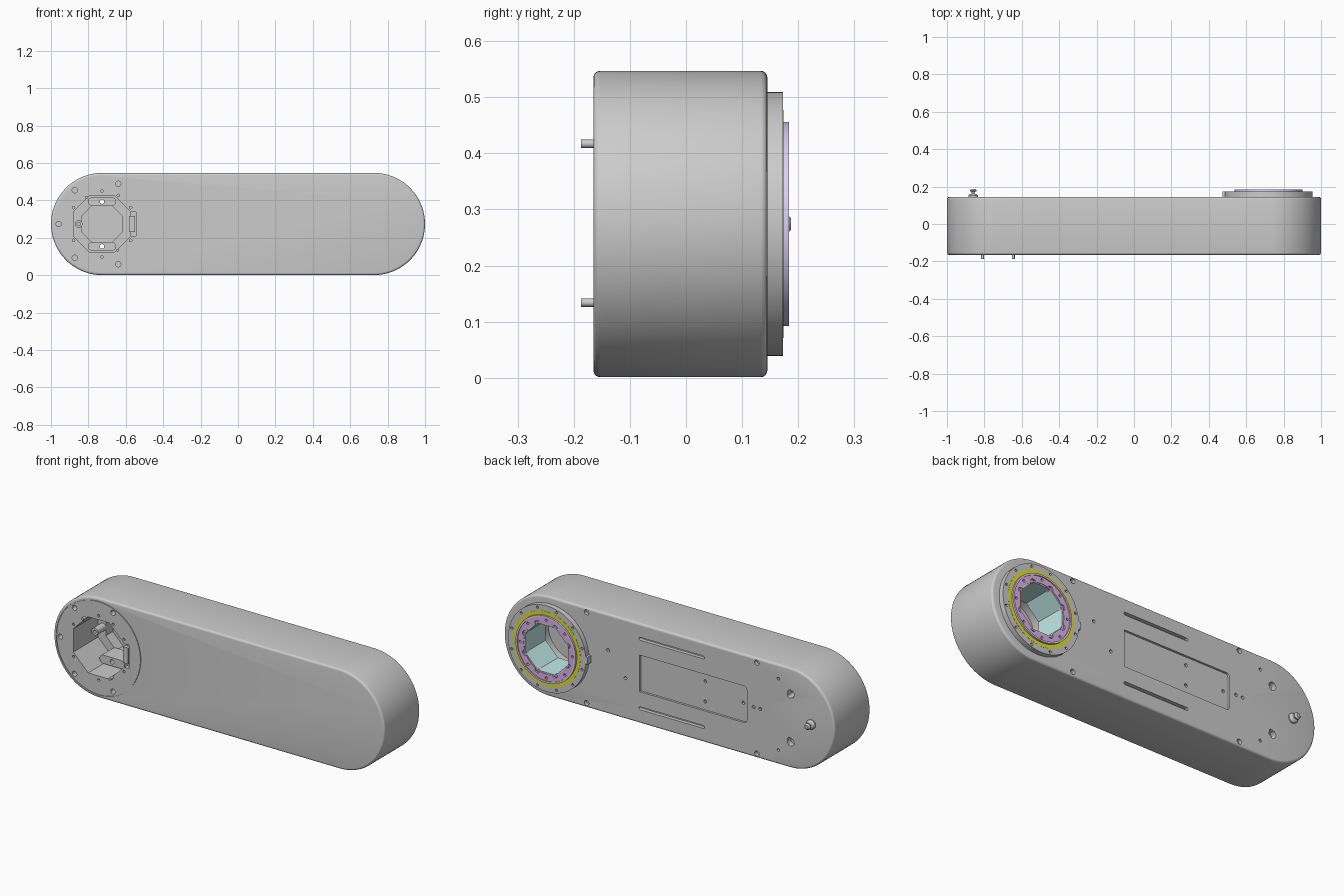
import bpy, bmesh
from math import sin, cos, pi, radians

if "Cube" in bpy.data.objects:
    bpy.data.objects.remove(bpy.data.objects["Cube"])

ZC = 0.274                 # height of the long axis
FX, BX = -0.727, 0.72      # centres of front pocket and rear bearing


def finish(name, bm, color=None):
    bmesh.ops.recalc_face_normals(bm, faces=bm.faces[:])
    me = bpy.data.meshes.new(name)
    bm.to_mesh(me)
    bm.free()
    ob = bpy.data.objects.new(name, me)
    bpy.context.collection.objects.link(ob)
    if color:
        mat = bpy.data.materials.new(name + "_paint")
        mat.diffuse_color = (*color, 1)
        mat.use_nodes = True
        mat.node_tree.nodes["Principled BSDF"].inputs["Base Color"].default_value = mat.diffuse_color
        me.materials.append(mat)
    return ob


def arc(x, z, r, n=32, a0=0.0, a1=360.0):
    full = a1 - a0 >= 360
    m = n if full else n - 1
    return [(x + r * cos(radians(a0 + (a1 - a0) * i / m)),
             z + r * sin(radians(a0 + (a1 - a0) * i / m))) for i in range(n)]


def stadium(x, z, half, r, n=24):
    return arc(x + half, z, r, n, -90, 90) + arc(x - half, z, r, n, 90, 270)


def box(x0, x1, z0, z1):
    return [(x0, z0), (x1, z0), (x1, z1), (x0, z1)]


def prism(name, pts, y0, y1, bevel=0, color=None):
    """Extrude an x-z outline along y, optionally rounding both rims."""
    bm = bmesh.new()
    f = bm.faces.new([bm.verts.new((x, y0, z)) for x, z in pts])
    up = bmesh.ops.extrude_face_region(bm, geom=[f])["geom"]
    for v in up:
        if isinstance(v, bmesh.types.BMVert):
            v.co.y = y1
    if bevel:
        rims = [e for e in bm.edges if abs(e.verts[0].co.y - e.verts[1].co.y) < 1e-6]
        bmesh.ops.recalc_face_normals(bm, faces=bm.faces[:])
        bmesh.ops.bevel(bm, geom=rims, offset=bevel, segments=4, profile=0.5, affect='EDGES')
    return finish(name, bm, color)


def ring(name, x, r0, r1, y0, y1, n=96, turn=0.0, color=None, z=ZC):
    """Flat-sided tube around the y axis."""
    bm = bmesh.new()
    loops = [[bm.verts.new((px, y, pz)) for px, pz in arc(x, z, r, n, turn, turn + 360)]
             for r, y in ((r0, y0), (r1, y0), (r1, y1), (r0, y1))]
    for k in range(4):
        a, b = loops[k], loops[(k + 1) % 4]
        for i in range(n):
            j = (i + 1) % n
            bm.faces.new((a[i], a[j], b[j], b[i]))
    return finish(name, bm, color)


def lathe(name, x, z, prof, n=32):
    """Spin a (radius, y) profile around a y-parallel axis."""
    bm = bmesh.new()
    loops = [[bm.verts.new((px, y, pz)) for px, pz in arc(x, z, r, n)] for r, y in prof]
    for a, b in zip(loops, loops[1:]):
        for i in range(n):
            j = (i + 1) % n
            bm.faces.new((a[i], a[j], b[j], b[i]))
    bm.faces.new(loops[0])
    bm.faces.new(loops[-1])
    return finish(name, bm)


def cut(ob, cutters):
    for c in cutters:
        m = ob.modifiers.new("cut", 'BOOLEAN')
        m.operation, m.solver, m.object = 'DIFFERENCE', 'EXACT', c
        bpy.context.view_layer.objects.active = ob
        bpy.ops.object.modifier_apply(modifier=m.name)
        bpy.data.objects.remove(c)


def hole(x, z, r, y0, y1, n=20):
    return prism("cutter", arc(x, z, r, n), y0, y1)


def polar(x, r, deg):
    return x + r * cos(radians(deg)), ZC + r * sin(radians(deg))


# Long round-ended housing
body = prism("housing", stadium(0, ZC, 0.727, 0.273, 40), -0.165, 0.145, 0.012)
cuts = []

# Front: round cover seam, stepped octagonal pocket, bolt holes
cuts.append(ring("cutter", FX, 0.2525, 0.2565, -0.2, -0.161))
cuts.append(prism("cutter", arc(FX, ZC, 0.166, 8, 22.5, 382.5), -0.2, 0.05))
cuts.append(prism("cutter", arc(FX, ZC, 0.116, 8, 22.5, 382.5), 0.04, 0.11))
cuts.append(prism("cutter", box(-0.59, -0.545, 0.21, 0.338), -0.2, -0.14))
for a in (68, 129, 180, 231, 292):
    cuts.append(hole(*polar(FX, 0.232, a), 0.014, -0.2, -0.135))
for a in (30, 60, 90, 150, 210, 270, 330):
    cuts.append(hole(*polar(FX, 0.176, a), 0.007, -0.2, -0.15, 12))

# Rear: bearing well, cable slots, recessed panel, screw holes
cuts.append(hole(BX, ZC, 0.155, -0.06, 0.2, 64))
for s in (-1, 1):
    cuts.append(prism("cutter", stadium(-0.015, ZC + s * 0.19, 0.19, 0.008, 10), 0.125, 0.2))
    cuts.append(hole(FX, ZC + s * 0.12, 0.012, 0.0, 0.2))
    cuts.append(hole(-0.735, ZC + s * 0.132, 0.021, 0.115, 0.2))
    cuts.append(hole(-0.66, ZC + s * 0.195, 0.008, 0.125, 0.2, 12))
    for x in (-0.53, 0.5):
        cuts.append(hole(x, ZC + s * 0.248, 0.014, 0.125, 0.2, 16))
cuts.append(prism("cutter", box(-0.21, 0.18, ZC - 0.1, ZC + 0.1), 0.133, 0.2))
cuts.append(prism("cutter", [(-0.2, ZC - 0.1), (-0.2, ZC + 0.1)] +
                  arc(-0.45, ZC + 0.08, 0.02, 6, 90, 180) +
                  arc(-0.45, ZC - 0.08, 0.02, 6, 180, 270), 0.1335, 0.2))
for x, z in ((-0.21, 0.33), (-0.21, 0.22), (-0.44, 0.274), (-0.51, 0.274),
             (-0.55, 0.274), (0.265, 0.225), (0.37, 0.35)):
    cuts.append(hole(x, z, 0.009, 0.12, 0.2, 12))
cut(body, cuts)

# Mounting lugs inside the front pocket
for s, label in ((1, "upper"), (-1, "lower")):
    lug = prism(label + "_pocket_lug", stadium(FX, ZC + s * 0.12, 0.052, 0.023, 12), -0.05, 0.055)
    cut(lug, [hole(FX, ZC + s * 0.12, 0.012, -0.2, 0.2)])
side = prism("side_latch", box(-0.582, -0.552, 0.23, 0.318), -0.16, -0.12)
ring("pocket_boss", FX - 0.125, 0.008, 0.02, -0.02, 0.055, 24)

# Front locating pins
for x, z in ((-0.81, 0.417), (-0.645, 0.134)):
    prism("locating_pin", arc(x, z, 0.0075, 20), -0.187, -0.12)

# Rear bearing: collar, seal, lip, scalloped flange and octagonal liner
collar = ring("bearing_collar", BX, 0.2, 0.235, 0.14, 0.173)
cut(collar, [hole(*polar(BX, 0.22, i * 30 + 15), 0.007, 0.16, 0.2, 12) for i in range(12)])
prism("collar_key", box(0.473, 0.5, ZC - 0.02, ZC + 0.02), 0.14, 0.173)
ring("yellow_seal", BX, 0.181, 0.203, 0.14, 0.174, color=(0.75, 0.75, 0.02))
ring("flange_lip", BX, 0.172, 0.182, 0.14, 0.184, color=(0.72, 0.62, 0.92))
flange = ring("purple_flange", BX, 0.136, 0.1725, 0.15, 0.179, color=(0.75, 0.45, 0.78))
cut(flange, [hole(*polar(BX, 0.138, i * 45 + 22.5), 0.016, 0.17, 0.2) for i in range(8)] +
    [hole(*polar(BX, 0.158, i * 45), 0.007, 0.165, 0.2, 12) for i in range(8)])
ring("octagonal_liner", BX, 0.139, 0.1475, 0.0, 0.176, 8, 22.5, (0.55, 0.83, 0.82))

# Rear mushroom-headed stud
lathe("rear_stud", -0.86, ZC, [(0.026, 0.13), (0.026, 0.152), (0.018, 0.16), (0.008, 0.162),
                               (0.008, 0.172), (0.017, 0.175), (0.018, 0.18), (0.01, 0.187)])

# Smooth shading with crisp edges
for ob in bpy.context.scene.objects:
    ob.select_set(True)
bpy.context.view_layer.objects.active = body
bpy.ops.object.shade_smooth_by_angle(angle=radians(30))
